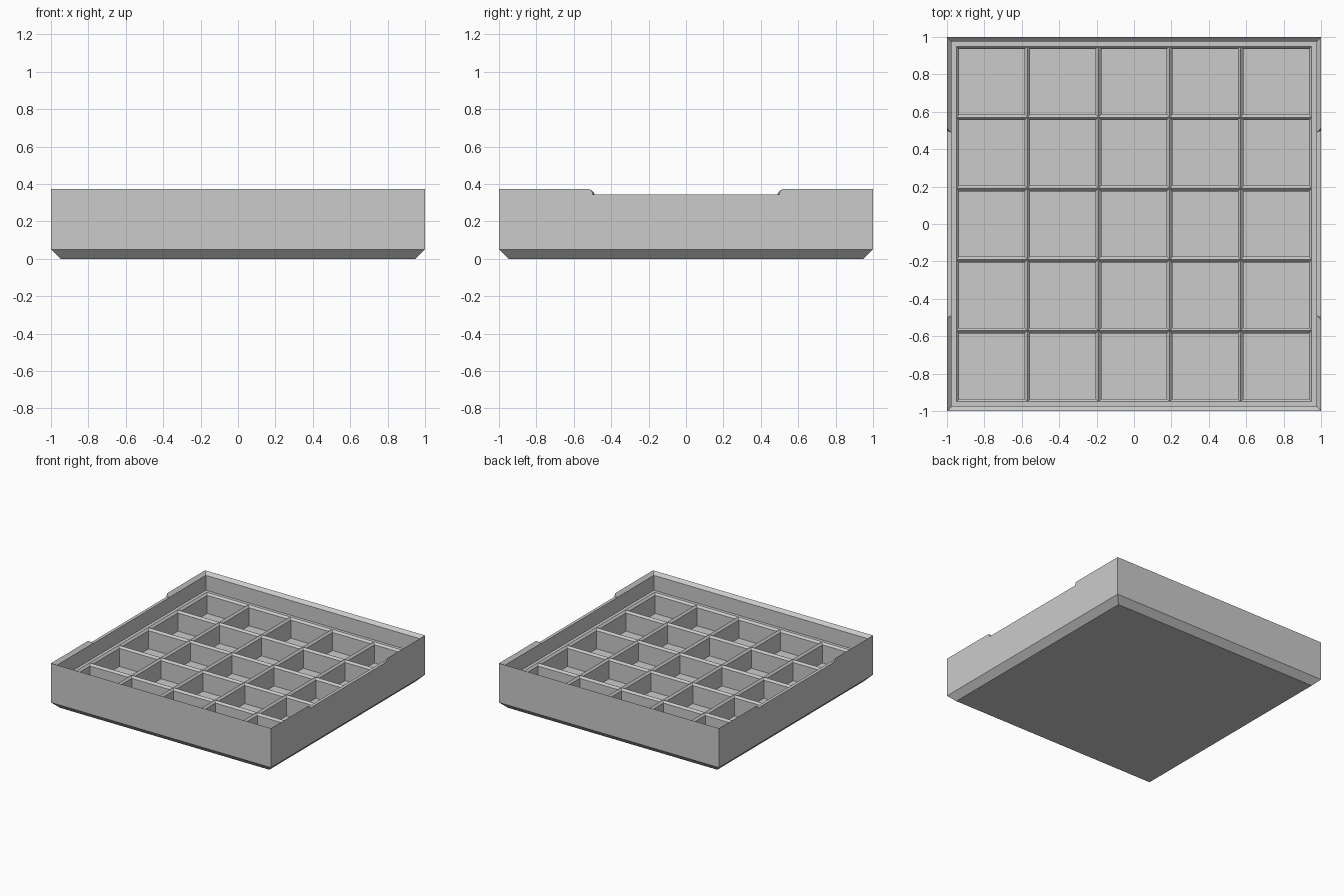
import bpy, bmesh, math

cube = bpy.data.objects.get("Cube")
if cube:
    bpy.data.objects.remove(cube, do_unlink=True)

COLS = 5
PITCH = 0.38
RIM, LIP, LEDGE, FLOOR = 0.372, 0.347, 0.225, 0.06
NOTCH_Z, NOTCH_R, NOTCH_Y = 0.345, 0.03, 0.51

grey = bpy.data.materials.new("plain grey")
grey.use_nodes = True
colour = (0.6, 0.6, 0.6, 1)
grey.diffuse_color = colour
grey.node_tree.nodes["Principled BSDF"].inputs["Base Color"].default_value = colour


def square_loft(bm, profile, cx=0, cy=0):
    """Join square rings of (half width, height) into a closed solid."""
    rings = [[bm.verts.new((cx + h * sx, cy + h * sy, z))
              for sx, sy in ((-1, -1), (1, -1), (1, 1), (-1, 1))]
             for h, z in profile]
    for a, b in zip(rings, rings[1:]):
        for i in range(4):
            j = (i + 1) % 4
            bm.faces.new((a[i], a[j], b[j], b[i]))
    bm.faces.new(rings[0][::-1])
    bm.faces.new(rings[-1])


def make_object(name, bm):
    bmesh.ops.recalc_face_normals(bm, faces=bm.faces)
    mesh = bpy.data.meshes.new(name)
    bm.to_mesh(mesh)
    bm.free()
    mesh.materials.append(grey)
    obj = bpy.data.objects.new(name, mesh)
    bpy.context.collection.objects.link(obj)
    return obj


def cut(target, cutter):
    """Subtract the cutter, bake the result and discard the cutter."""
    cutter.hide_render = True
    mod = target.modifiers.new("cut", "BOOLEAN")
    mod.operation = "DIFFERENCE"
    mod.solver = "EXACT"
    mod.object = cutter
    bpy.context.view_layer.objects.active = target
    bpy.ops.object.modifier_apply(modifier=mod.name)
    bpy.data.objects.remove(cutter, do_unlink=True)


# Tray body: bevelled foot, outer wall, bevelled lip, inner wall and ledge
bm = bmesh.new()
square_loft(bm, [(0.95, 0), (1, 0.05), (1, RIM), (0.975, LIP), (0.975, LEDGE)])
tray = make_object("compartment_tray", bm)

# Compartments whose bevelled rims meet in ridges along the dividers
bm = bmesh.new()
for col in range(COLS):
    for row in range(COLS):
        square_loft(bm, [(0.175, FLOOR), (0.175, LEDGE - 0.016),
                         (0.1895, LEDGE), (0.1895, LEDGE + 0.04)],
                    (col - 2) * PITCH, (row - 2) * PITCH)
cut(tray, make_object("compartment_cutter", bm))

# Shallow finger notches in the side walls, rounded and flared outwards
arc = [(NOTCH_Y - NOTCH_R * math.cos(a), NOTCH_Z + NOTCH_R * math.sin(a))
       for a in (math.pi / 2 * i / 6 for i in range(7))]
half = arc + [(NOTCH_Y, RIM + 0.1)]
outline = half + [(-y, z) for y, z in reversed(half)]
for side in (-1, 1):
    bm = bmesh.new()
    inner = [bm.verts.new((side * 0.95, y, z)) for y, z in outline]
    outer = [bm.verts.new((side * 1.05, y * 1.08, z)) for y, z in outline]
    bm.faces.new(inner)
    bm.faces.new(outer[::-1])
    for i in range(len(outline)):
        bm.faces.new((inner[i - 1], inner[i], outer[i], outer[i - 1]))
    cut(tray, make_object("notch_cutter", bm))
